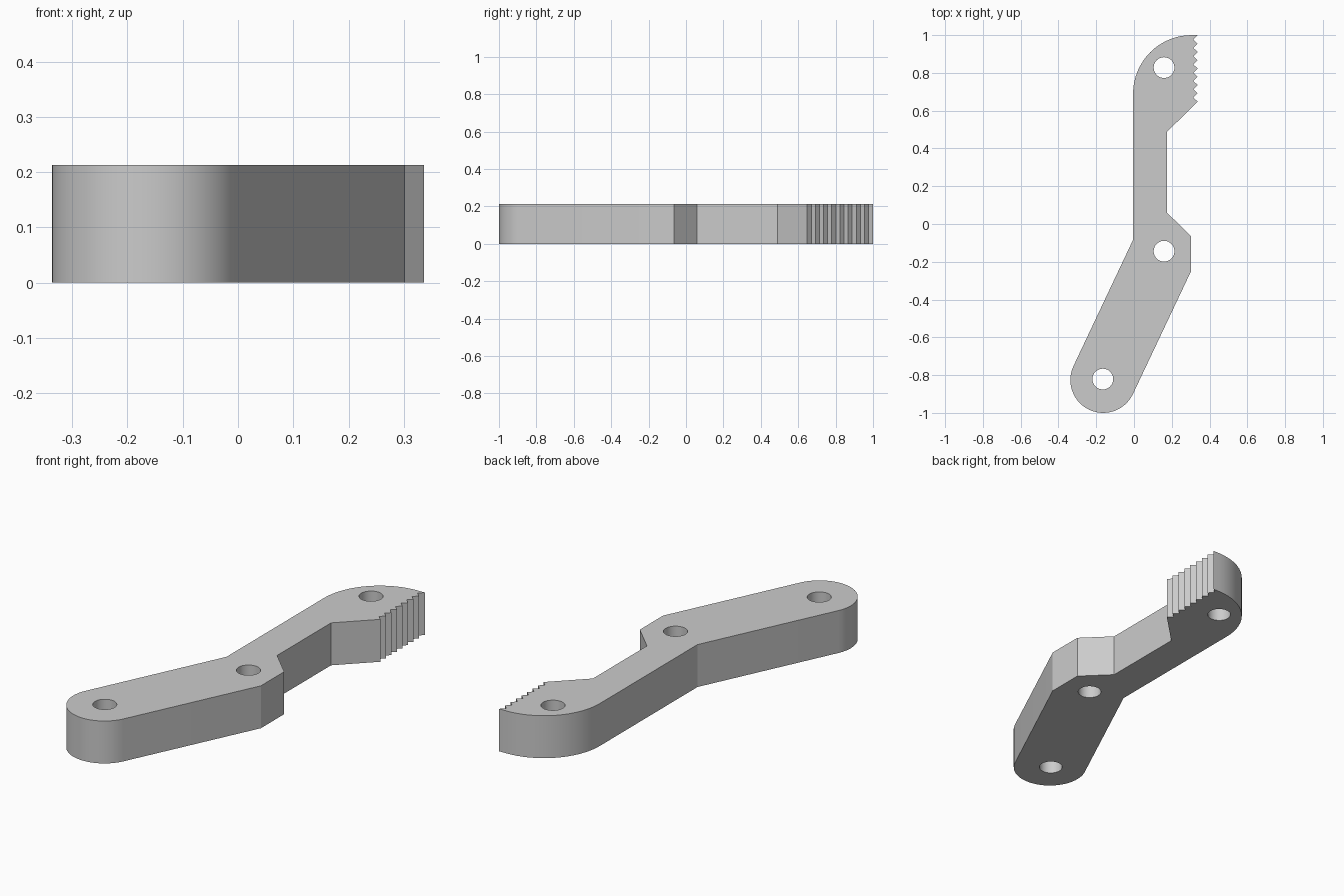
import bpy, bmesh, math
from mathutils import Vector

if "Cube" in bpy.data.objects:
    bpy.data.objects.remove(bpy.data.objects["Cube"])

THICK = 0.213


def arc(cx, cy, r, start, end, n):
    """Points on an arc, angles in degrees."""
    return [(cx + r * math.cos(math.radians(start + (end - start) * i / n)),
             cy + r * math.sin(math.radians(start + (end - start) * i / n)))
            for i in range(n + 1)]


# Lever outline: rounded lower end, bent shoulder, toothed jaw, rounded top
outline = arc(-0.163, -0.826, 0.174, 154.3, 334.3, 28)
outline += [(0.302, -0.25), (0.302, -0.065), (0.175, 0.06), (0.175, 0.488)]

# Jaw teeth
teeth, y0, y1 = 8, 0.648, 0.998
pitch = (y1 - y0) / teeth
for i in range(teeth):
    outline += [(0.337, y0 + i * pitch), (0.314, y0 + (i + 0.5) * pitch)]
outline.append((0.337, 1.0))

# Rounded back of the jaw and the inner bend
outline += arc(0.305, 0.69, 0.31, 90, 180, 16)
outline.append((-0.005, -0.084))

# Pivot holes
holes = [arc(x, y, 0.055, 0, 360, 32)[:-1]
         for x, y in ((0.159, 0.828), (0.159, -0.144), (-0.165, -0.821))]

bm = bmesh.new()
edges = []
for loop in [outline] + holes:
    vs = [bm.verts.new((x, y, 0)) for x, y in loop]
    edges += [bm.edges.new((vs[i - 1], vs[i])) for i in range(len(vs))]
bmesh.ops.triangle_fill(bm, use_beauty=True, edges=edges, normal=Vector((0, 0, 1)))

# Thicken the plate
ext = bmesh.ops.extrude_face_region(bm, geom=bm.faces[:], use_keep_orig=True)
top = [g for g in ext["geom"] if isinstance(g, bmesh.types.BMVert)]
bmesh.ops.translate(bm, verts=top, vec=(0, 0, THICK))
bmesh.ops.recalc_face_normals(bm, faces=bm.faces[:])

mesh = bpy.data.meshes.new("toothed_lever")
bm.to_mesh(mesh)
bm.free()
lever = bpy.data.objects.new("toothed_lever", mesh)
bpy.context.collection.objects.link(lever)

grey = bpy.data.materials.new("light_grey")
grey.diffuse_color = (0.6, 0.6, 0.6, 1)
grey.use_nodes = True
grey.node_tree.nodes["Principled BSDF"].inputs["Base Color"].default_value = grey.diffuse_color
mesh.materials.append(grey)

bpy.context.view_layer.objects.active = lever
lever.select_set(True)
bpy.ops.object.shade_smooth_by_angle(angle=math.radians(25))
